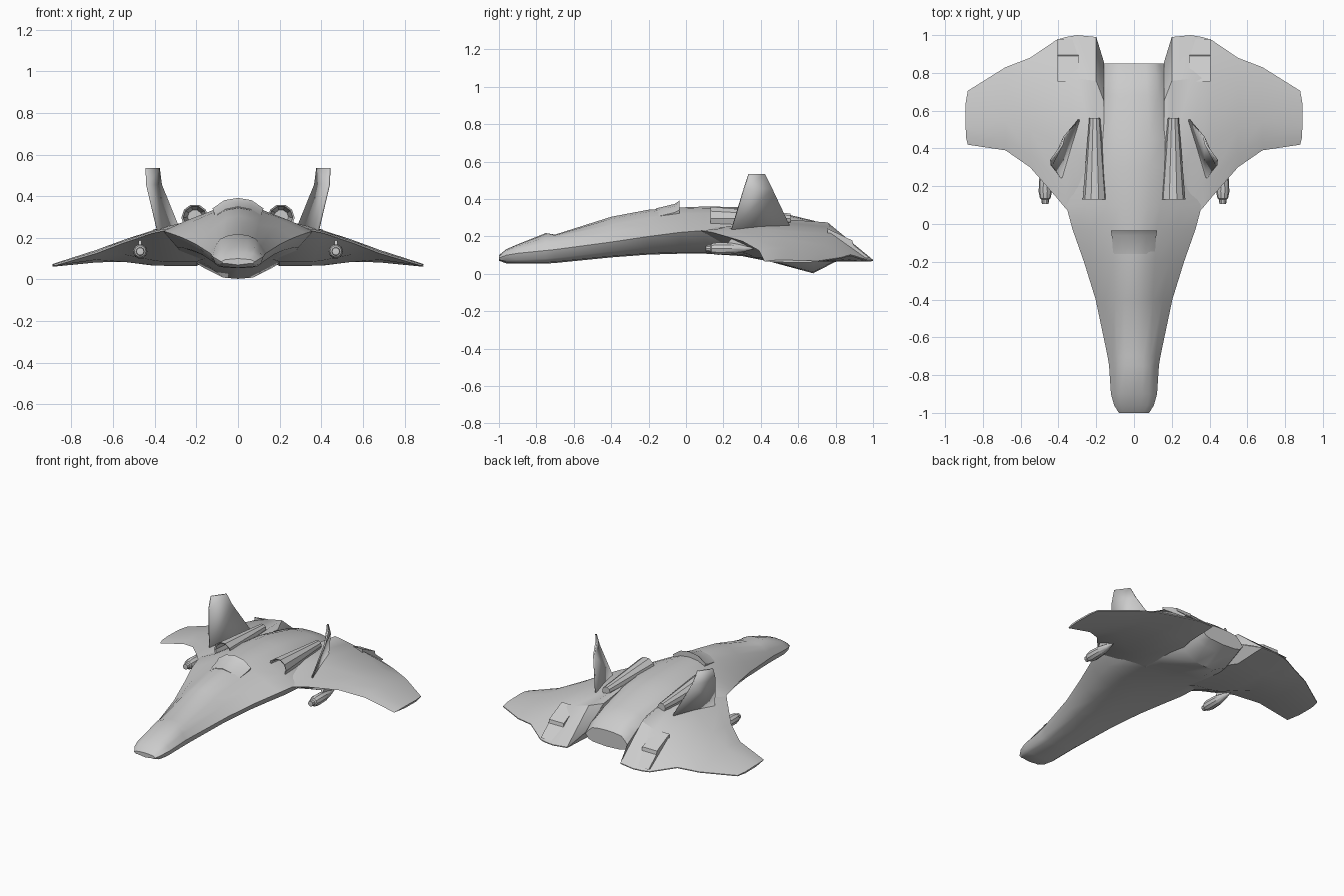
import bpy, bmesh, math
from mathutils import Vector


def finish(name, bm, mirror=False, thickness=0, angle=35):
    """Turn a bmesh into a named, angle-smoothed object."""
    bmesh.ops.recalc_face_normals(bm, faces=bm.faces)
    me = bpy.data.meshes.new(name)
    bm.to_mesh(me)
    bm.free()
    ob = bpy.data.objects.new(name, me)
    bpy.context.collection.objects.link(ob)
    bpy.ops.object.select_all(action='DESELECT')
    ob.select_set(True)
    bpy.context.view_layer.objects.active = ob
    bpy.ops.object.shade_smooth_by_angle(angle=math.radians(angle))
    if thickness:
        mod = ob.modifiers.new("thickness", 'SOLIDIFY')
        mod.thickness, mod.offset = thickness, 0
    if mirror:
        ob.modifiers.new("mirror", 'MIRROR')
    return ob


def loft(name, rings, closed=True, caps=True, **kw):
    """Skin a list of equally long point rings."""
    bm = bmesh.new()
    vs = [[bm.verts.new(p) for p in r] for r in rings]
    n = len(rings[0])
    for a, b in zip(vs, vs[1:]):
        for i in range(n if closed else n - 1):
            j = (i + 1) % n
            bm.faces.new((a[i], a[j], b[j], b[i]))
    if caps:
        bm.faces.new(vs[0])
        bm.faces.new(vs[-1])
    return finish(name, bm, **kw)


def circle(x, y, z, r, n):
    return [(x + r * math.sin(2 * math.pi * (i + .5) / n), y,
             z + r * math.cos(2 * math.pi * (i + .5) / n)) for i in range(n)]


def symmetric(y, half):
    """Full ring from a right-hand half section running top to bottom."""
    return [(x, y, z) for x, z in half] + [(-x, y, z) for x, z in half[-2:0:-1]]


# Fuselage: y, edge x, edge z, top z, shoulder x, shoulder z, belly x, belly z
sections = [
    (-1.0, .08, .085, .10, .05, .096, .05, .07),
    (-.96, .105, .10, .132, .07, .125, .08, .056),
    (-.90, .122, .11, .158, .08, .148, .09, .054),
    (-.75, .132, .125, .218, .085, .195, .09, .055),
    (-.70, .14, .13, .21, .088, .195, .09, .058),
    (-.40, .203, .17, .305, .10, .262, .12, .088),
    (-.20, .265, .20, .343, .11, .30, .14, .103),
    (-.03, .325, .222, .355, .12, .322, .16, .108),
    (.10, .36, .232, .36, .14, .325, .18, .108),
    (.30, .34, .20, .357, .15, .32, .18, .095),
    (.45, .30, .17, .34, .15, .305, .15, .065),
    (.68, .22, .14, .285, .13, .265, .07, .003),
    (.79, .19, .14, .245, .12, .232, .09, .06),
    (.85, .16, .13, .195, .11, .185, .10, .085),
]
rings = []
for y, w, ze, zt, xs, zs, xb, zb in sections:
    rings.append(symmetric(y, [
        (0, zt), (xs * .55, zt - (zt - zs) * .25), (xs, zs),
        ((xs + w) / 2, (zs + ze) / 2 + .004), (w, ze),
        (xb + (w - xb) * .62, zb + (ze - zb) * .38), (xb, zb + .006), (0, zb)]))
loft("fuselage", rings)

# Wing with tail booms: x, lead y, lead z, top z front/rear, trail y, trail z, under z front/rear
stations = [
    (.16, .00, .20, .308, .26, .86, .14, .10, .08),
    (.20, .02, .22, .29, .275, .99, .078, .085, .065),
    (.30, .04, .23, .265, .25, 1.0, .072, .085, .065),
    (.36, .08, .232, .25, .235, .99, .07, .085, .066),
    (.41, .14, .222, .236, .215, .975, .07, .092, .068),
    (.55, .30, .175, .19, .155, .88, .10, .12, .085),
    (.68, .39, .125, .142, .115, .83, .085, .095, .082),
    (.88, .42, .066, .074, .071, .705, .066, .062, .061),
]
rings = []
for x, yl, zl, t1, t2, yt, zt, b1, b2 in stations:
    c = yt - yl
    bulge = .012 if x > .8 else 0
    y1, y2 = yl + .35 * c, yl + .76 * c
    rings.append([(x, yl, zl), (x + bulge * .7, yl + .12 * c, zl * .6 + t1 * .4 + .003),
                  (x + bulge, y1, t1), (x + bulge, y2, t2),
                  (x, yt, zt + .003), (x, yt, zt - .003),
                  (x + bulge, y2, b2), (x + bulge, y1, b1)])
loft("wing", rings, mirror=True)

# Exhaust panels set into the booms
profile = [(.755, .243), (.89, .178), (.895, .155), (.98, .086), (.90, .08), (.76, .12)]
loft("exhaust_panel", [[(x, y, z) for y, z in profile] for x in (.295, .405)],
     mirror=True, angle=15)

# Raised canopy edge behind the cockpit
loft("canopy_lip", [
    symmetric(-.16, [(0, .35), (.06, .338), (.11, .305), (.10, .26), (0, .26)]),
    symmetric(-.06, [(0, .374), (.065, .362), (.118, .328), (.10, .27), (0, .27)]),
    symmetric(-.035, [(0, .392), (.065, .381), (.122, .342), (.10, .27), (0, .27)])])

# Dorsal air intakes: hollow tapering tubes
loft("dorsal_intake", [
    circle(.207, .32, .30, .035, 10), circle(.207, .135, .297, .056, 10),
    circle(.207, .13, .297, .065, 10), circle(.208, .56, .295, .029, 10)], mirror=True)

# Canted tail fins: root, knee and tip as (front, rear) pairs
loft("tail_fin", [
    [(.385, .243, .235), (.285, .56, .245)],
    [(.437, .31, .455), (.37, .46, .455)],
    [(.44, .337, .535), (.38, .42, .535)]],
    closed=False, caps=False, mirror=True, thickness=.01)

# Under-wing pods and their pylons
pod = [(.105, .012), (.106, .018), (.13, .02), (.135, .028), (.17, .035),
       (.24, .032), (.31, .018), (.36, .003)]
loft("wing_pod", [circle(.47, y, .135, r, 10) for y, r in pod], mirror=True)
loft("pod_pylon", [[(x, .20, .14), (x, .32, .14), (x, .34, .185), (x, .25, .195)]
                   for x in (.463, .477)], mirror=True)
